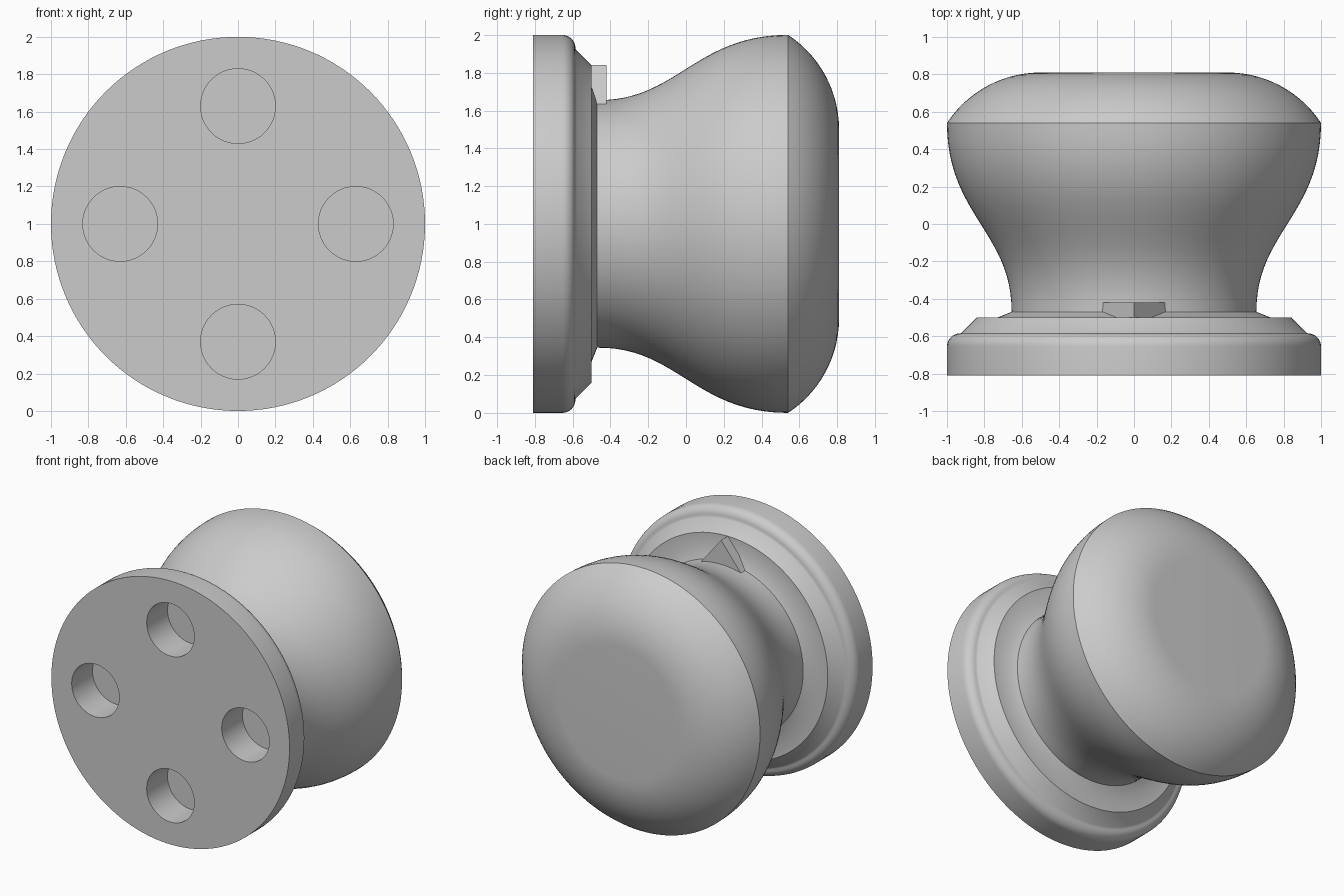
import bpy, bmesh, math
from mathutils import Vector, Matrix, geometry

default = bpy.data.objects.get("Cube")
if default:
    bpy.data.objects.remove(default, do_unlink=True)

AXIS_Z = 1.0
FRONT, BACK, CREST = -0.81, 0.81, 0.54

grey = bpy.data.materials.new("light_grey")
grey.use_nodes = True
grey.diffuse_color = (0.6, 0.6, 0.6, 1)
grey.node_tree.nodes["Principled BSDF"].inputs["Base Color"].default_value = (0.6, 0.6, 0.6, 1)


def make_object(name, bm):
    bmesh.ops.recalc_face_normals(bm, faces=bm.faces)
    mesh = bpy.data.meshes.new(name)
    bm.to_mesh(mesh)
    bm.free()
    mesh.materials.append(grey)
    obj = bpy.data.objects.new(name, mesh)
    bpy.context.collection.objects.link(obj)
    return obj


def arc(radius, y, size, start, end, steps):
    """Points (radius, y) on a circular arc, angles from the radial direction."""
    angles = [start + (end - start) * i / steps for i in range(steps + 1)]
    return [(radius + size * math.cos(a), y + size * math.sin(a)) for a in angles]


def lathe(name, profile, segments):
    """Revolve a (radius, y) profile about the knob's front-to-back axis."""
    bm = bmesh.new()
    verts = [bm.verts.new((r, y, AXIS_Z)) for r, y in profile]
    edges = [bm.edges.new(pair) for pair in zip(verts, verts[1:])]
    bmesh.ops.spin(bm, geom=verts + edges, cent=(0, 0, AXIS_Z), axis=(0, 1, 0),
                   angle=math.tau, steps=segments)
    bmesh.ops.remove_doubles(bm, verts=bm.verts, dist=0.0001)
    return make_object(name, bm)


# Knob: mounting flange, chamfered collar, waisted neck and domed grip
flange = [(0, FRONT), (1, FRONT)] + arc(0.93, -0.655, 0.07, 0, math.pi / 2, 8)
collar = [(0.92, -0.58), (0.84, -0.5), (0.73, -0.5)]
neck = geometry.interpolate_bezier(Vector((0.655, -0.47)), Vector((0.65, -0.05)),
                                   Vector((1, 0.05)), Vector((1, CREST)), 24)
dome_size = 0.598
dome_y = BACK - dome_size
dome = arc(0.5, dome_y, dome_size, math.asin((CREST - dome_y) / dome_size), math.pi / 2, 14)
profile = flange + collar + [(p.x, p.y) for p in neck] + dome[1:] + [(0, BACK)]
knob = lathe("knob_body", profile, 128)

# Four blind screw holes in the mounting face
bm = bmesh.new()
for i in range(4):
    angle = i * math.pi / 2
    place = Matrix.Translation((0.63 * math.cos(angle), FRONT, AXIS_Z + 0.63 * math.sin(angle)))
    bmesh.ops.create_cone(bm, cap_ends=True, segments=48, radius1=0.2, radius2=0.2,
                          depth=0.5, matrix=place @ Matrix.Rotation(math.pi / 2, 4, 'X'))
cutter = make_object("screw_hole_cutter", bm)
cutter.hide_render = True

cut = knob.modifiers.new("screw_holes", 'BOOLEAN')
cut.operation = 'DIFFERENCE'
cut.solver = 'EXACT'
cut.object = cutter
bpy.ops.object.select_all(action='DESELECT')
bpy.context.view_layer.objects.active = knob
knob.select_set(True)
bpy.ops.object.modifier_apply(modifier=cut.name)
bpy.data.objects.remove(cutter, do_unlink=True)
bpy.ops.object.shade_smooth_by_angle(angle=math.radians(25))

# Triangular pointer on top of the collar
bm = bmesh.new()
corners = [(-0.17, 1.63), (0.17, 1.63), (0, 1.84)]
face = bm.faces.new([bm.verts.new((x, -0.5, z)) for x, z in corners])
lifted = bmesh.ops.extrude_face_region(bm, geom=[face])["geom"]
bmesh.ops.translate(bm, vec=(0, 0.08, 0),
                    verts=[v for v in lifted if isinstance(v, bmesh.types.BMVert)])
make_object("pointer", bm)
